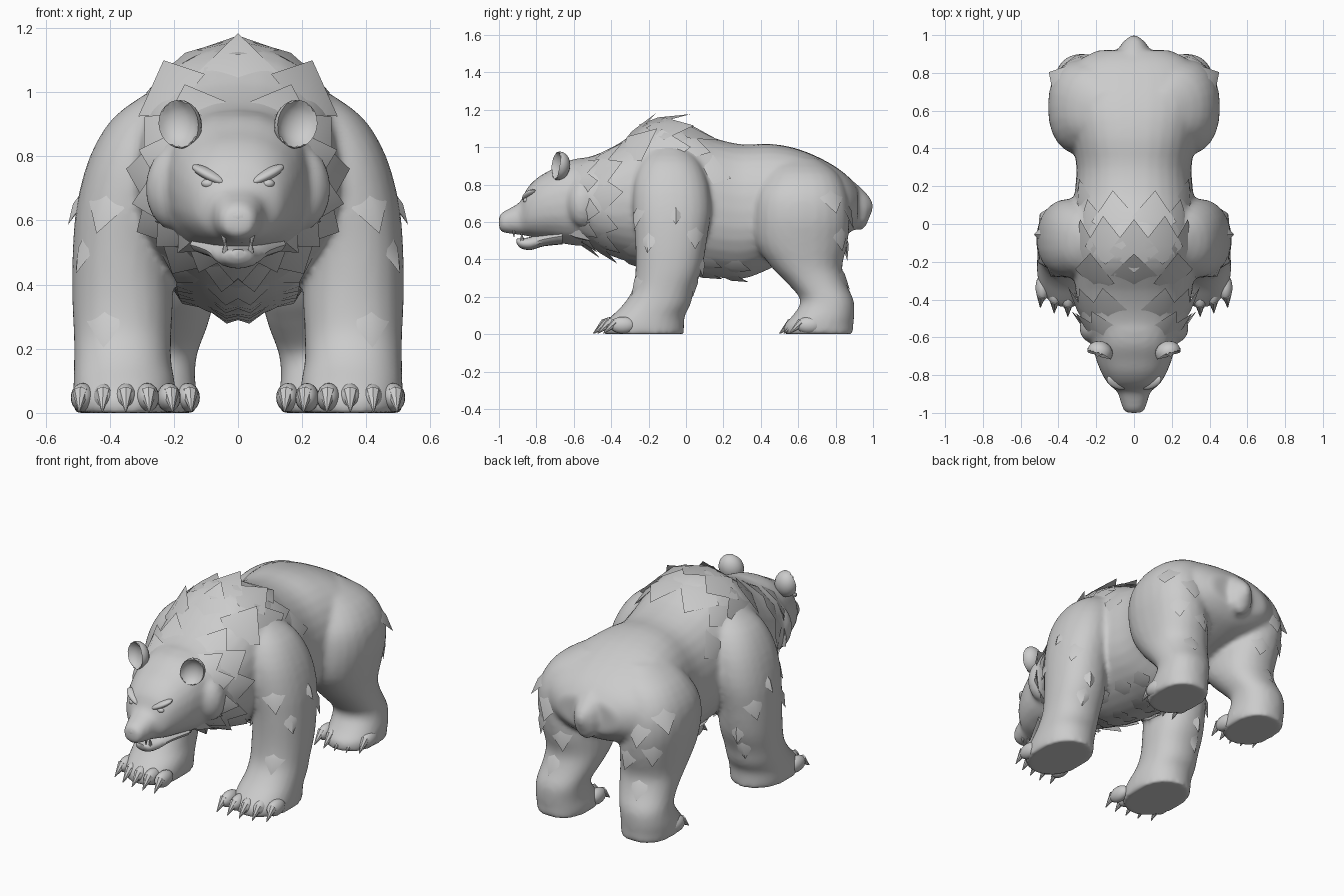
import bpy, bmesh, math, random
from mathutils import Vector, Matrix, Euler

if "Cube" in bpy.data.objects:
    bpy.data.objects.remove(bpy.data.objects["Cube"])

random.seed(4)
PI = math.pi
fur = bpy.data.materials.new("grey_fur")
fur.diffuse_color = (0.6, 0.6, 0.6, 1)
fur.use_nodes = True
fur.node_tree.nodes["Principled BSDF"].inputs["Base Color"].default_value = fur.diffuse_color


def finish(name, bm, mirror=False, angle=40):
    """Turn a bmesh into a shaded object, optionally mirrored across x."""
    bmesh.ops.recalc_face_normals(bm, faces=bm.faces)
    me = bpy.data.meshes.new(name)
    bm.to_mesh(me)
    bm.free()
    me.materials.append(fur)
    ob = bpy.data.objects.new(name, me)
    bpy.context.collection.objects.link(ob)
    bpy.ops.object.select_all(action='DESELECT')
    ob.select_set(True)
    bpy.context.view_layer.objects.active = ob
    bpy.ops.object.shade_smooth_by_angle(angle=math.radians(angle))
    if mirror:
        m = ob.modifiers.new("mirror", 'MIRROR')
        m.use_mirror_merge = False
    return ob


def spline(rows, u):
    """Smooth interpolation through the section rows."""
    n = len(rows) - 1
    i = max(0, min(n - 1, int(u)))
    t = u - i
    p = [rows[max(0, min(n, i + k))] for k in (-1, 0, 1, 2)]
    return [b + 0.5 * t * (c - a + t * (2 * a - 5 * b + 4 * c - d + t * (3 * (b - c) + d - a)))
            for a, b, c, d in zip(*p)]


def power(v, e):
    return math.copysign(abs(v) ** e, v)


def along(rows, e=0.87, low=1.15):
    """Surface lengthwise on y: rows of y, bottom, top, half width; angle 0 is up."""
    def point(u, a):
        y, zb, zt, w = spline(rows, u)
        k = e if math.cos(a) > 0 else low
        return Vector((w * power(math.sin(a), k), y,
                       (zb + zt) / 2 + (zt - zb) / 2 * power(math.cos(a), e)))
    return point


def upright(rows):
    """Surface rising on z: rows of z, x, y, x radius, y radius; angle 0 is the back."""
    def point(u, a):
        z, x, y, rx, ry = spline(rows, u)
        return Vector((x + rx * power(math.sin(a), 0.93), y + ry * power(math.cos(a), 0.88), z))
    return point


def loft(name, point, n, sides=24, steps=3, mirror=False):
    bm = bmesh.new()
    rings = [[bm.verts.new(point(k / steps, 2 * PI * j / sides)) for j in range(sides)]
             for k in range((n - 1) * steps + 1)]
    for r, q in zip(rings, rings[1:]):
        for j in range(sides):
            i = (j + 1) % sides
            bm.faces.new((r[j], r[i], q[i], q[j]))
    bm.faces.new(rings[0])
    bm.faces.new(rings[-1])
    return finish(name, bm, mirror)


def tufts(name, point, spots, flow, w, length, mirror=True, lift=.1):
    """Flat pointed locks of fur on a surface, flow is the sign of growth along it."""
    bm = bmesh.new()
    for u, a in spots:
        p = point(u, a)
        d = (point(u + 0.05, a) - point(u - 0.05, a)).normalized() * flow
        t = point(u, a + 0.05) - point(u, a - 0.05)
        n = d.cross(t).normalized()
        if n.dot(p - point(u, a + PI)) < 0:
            n = -n
        k = random.uniform(0.8, 1.2)
        s = d.cross(n).normalized() * w * k / 2
        sink = n * 0.016
        left, right, root, ridge, tip = [bm.verts.new(v) for v in (
            p - s - sink, p + s - sink, p - d * length * 0.7 - sink,
            p + n * 0.012, p + d * length * k + n * length * lift)]
        for f in ((left, ridge, tip), (ridge, right, tip), (root, ridge, left),
                  (root, right, ridge), (left, tip, right), (root, left, right)):
            bm.faces.new(f)
    return finish(name, bm, mirror, 50)


def blob(name, loc, scale, rot=(0, 0, 0), mirror=False, cup=False):
    bm = bmesh.new()
    bmesh.ops.create_uvsphere(bm, u_segments=20, v_segments=12, radius=1)
    if cup:
        # Fold the front half inward to make a hollow bowl with a thin rim
        for v in bm.verts:
            if v.co.y < -0.3:
                v.co.y = -0.3 + (-0.3 - v.co.y) * 0.9
    m = Matrix.Translation(loc) @ Euler(rot).to_matrix().to_4x4() @ Matrix.Diagonal((*scale, 1))
    bmesh.ops.transform(bm, matrix=m, verts=bm.verts)
    return finish(name, bm, mirror)


def spikes(name, pairs, r, mirror=True):
    """Cones between pairs of points."""
    bm = bmesh.new()
    for a, b in pairs:
        a, b = Vector(a), Vector(b)
        d = b - a
        m = Matrix.Translation((a + b) / 2) @ d.to_track_quat('Z', 'Y').to_matrix().to_4x4()
        bmesh.ops.create_cone(bm, cap_ends=True, segments=8, radius1=r, radius2=0.002,
                              depth=d.length, matrix=m)
    return finish(name, bm, mirror)


# Trunk with neck, shoulder hump and rump
body_rows = [(-.66, .53, .88, .18), (-.58, .495, .93, .245), (-.48, .45, .96, .285),
             (-.35, .40, 1.025, .31), (-.18, .345, 1.14, .325), (-.02, .32, 1.13, .325),
             (.15, .305, 1.05, .315), (.30, .295, 1.015, .305), (.45, .35, 1.018, .33),
             (.60, .43, .99, .36), (.75, .48, .925, .365), (.86, .53, .85, .30), (.92, .59, .78, .19)]
body = along(body_rows)
fused = [loft("body", body, len(body_rows), 32)]

# Front legs with flat paws
fore_rows = [(0, .355, -.225, .157, .215), (.05, .355, -.225, .16, .215), (.10, .355, -.20, .158, .195),
             (.16, .36, -.155, .152, .18), (.24, .36, -.12, .152, .165), (.35, .36, -.092, .157, .178),
             (.50, .362, -.08, .154, .192), (.65, .345, -.075, .158, .208), (.80, .305, -.08, .157, .20),
             (.92, .245, -.085, .145, .16), (1.0, .19, -.09, .09, .09)]
fore = upright(fore_rows)
fused.append(loft("front_leg", fore, len(fore_rows), mirror=True))

# Hind legs with thigh, hock and paw
hind_rows = [(0, .275, .71, .145, .185), (.05, .275, .71, .15, .185), (.10, .278, .735, .145, .165),
             (.18, .27, .755, .142, .142), (.27, .25, .70, .155, .157), (.36, .242, .645, .168, .19),
             (.48, .255, .62, .178, .243), (.62, .275, .62, .18, .255), (.75, .26, .62, .18, .24),
             (.86, .20, .62, .165, .19), (.94, .14, .58, .09, .12)]
hind = upright(hind_rows)
fused.append(loft("hind_leg", hind, len(hind_rows), mirror=True))

# Head with heavy muzzle, cheeks and short tail
head_rows = [(-1.0, .565, .625, .038), (-.985, .545, .65, .056), (-.93, .535, .68, .075),
             (-.885, .53, .71, .09), (-.85, .525, .78, .135), (-.79, .51, .84, .172),
             (-.72, .50, .88, .20), (-.64, .48, .925, .22), (-.55, .47, .945, .24)]
head = along(head_rows, 0.87, 1.0)
fused.append(loft("head", head, len(head_rows)))
fused.append(blob("cheek", (.20, -.55, .70), (.09, .085, .13), (0, 0, -.3), True))
tail_rows = [(.82, .62, .86, .08), (.90, .56, .815, .085), (.95, .56, .77, .07),
             (.985, .63, .73, .035), (1.0, .665, .70, .012)]
fused.append(loft("tail", along(tail_rows), len(tail_rows), 12))

# Fuse the main masses into one soft skin
bpy.ops.object.select_all(action='DESELECT')
for ob in fused:
    ob.select_set(True)
bpy.context.view_layer.objects.active = fused[0]
bpy.ops.object.convert(target='MESH')
bpy.ops.object.join()
skin = bpy.context.view_layer.objects.active
remesh = skin.modifiers.new("fuse", 'REMESH')
remesh.mode = 'VOXEL'
remesh.voxel_size = 0.014
remesh.use_smooth_shade = True
soften = skin.modifiers.new("soften", 'SMOOTH')
soften.factor = 0.5
soften.iterations = 8

# Toes and claws, fanned across each paw and stepping back toward the outside
for part, cx, cy, gap in (("front", .35, -.435, .07), ("hind", .275, .56, .062)):
    claws = []
    for i in range(-2, 3):
        x, y = cx + i * gap, cy + 0.012 * i + 0.006 * i * i
        blob(part + "_toe", (x * .96 + cx * .04, y + .05, .048), (.037, .07, .045), mirror=True)
        claws.append(((x, y + .01, .062), (x + i * .003, y - .055, .004)))
    spikes(part + "_claws", claws, .026)

# Open lower jaw, nose and fangs
jaw_rows = [(-.905, .485, .51, .022), (-.885, .46, .512, .048), (-.83, .45, .52, .068),
            (-.76, .47, .545, .10), (-.66, .48, .57, .15)]
loft("lower_jaw", along(jaw_rows), len(jaw_rows), 16)
blob("nose", (0, -.972, .61), (.05, .028, .034))
spikes("fangs", [((.045, -.92, .56), (.042, -.92, .52)), ((.04, -.875, .50), (.04, -.88, .545))], .01)

# Eyes, slanted brows and cupped ears
blob("eye", (.092, -.852, .715), (.022, .018, .015), mirror=True)
blob("brow", (.088, -.838, .742), (.066, .034, .018), (0, -.45, .4), True)
blob("ear", (.18, -.68, .90), (.068, .06, .077), (-.1, .3, .3), True, True)

# Ruff around the face and down the throat
tufts("ruff_fur", body, [(u, a) for u, off in ((1.3, .25), (2.2, 0))
                         for a in [off + .45 + .5 * k for k in range(6)]], 1, .18, .12, lift=.25)
tufts("cheek_fur", head, [(7.5, a) for a in (1.5, 1.95, 2.4)], 1, .12, .10, lift=.3)

# Layered locks over the hump and shoulders
tufts("hump_fur", body, [(3.4, .7), (4.4, .45), (4.3, .95), (5.3, .3), (5.2, .8), (5.8, 1.1)],
      1, .22, .14, lift=.08)
tufts("spine_fur", body, [(3.4, 0), (4.2, 0)], 1, .24, .16, False, .05)

# Ragged chest and belly fringe
tufts("belly_fur", body, [(u, a) for u in (3.3, 4.5, 5.6, 6.6)
                          for a in (PI - .15, PI - .65)], 1, .16, .11)

# Locks on the legs
tufts("front_leg_fur", fore, [(7, 1.5), (7, 2.7), (6.3, .9), (6.1, 2.2), (5.2, .2),
                              (4.5, 2.8), (4.4, .3)], -1, .11, .08, lift=.2)
tufts("hind_leg_fur", hind, [(7.9, .9), (7.3, .1), (6.4, .6), (6, -.2), (4.6, .2)],
      -1, .13, .09, lift=.2)
